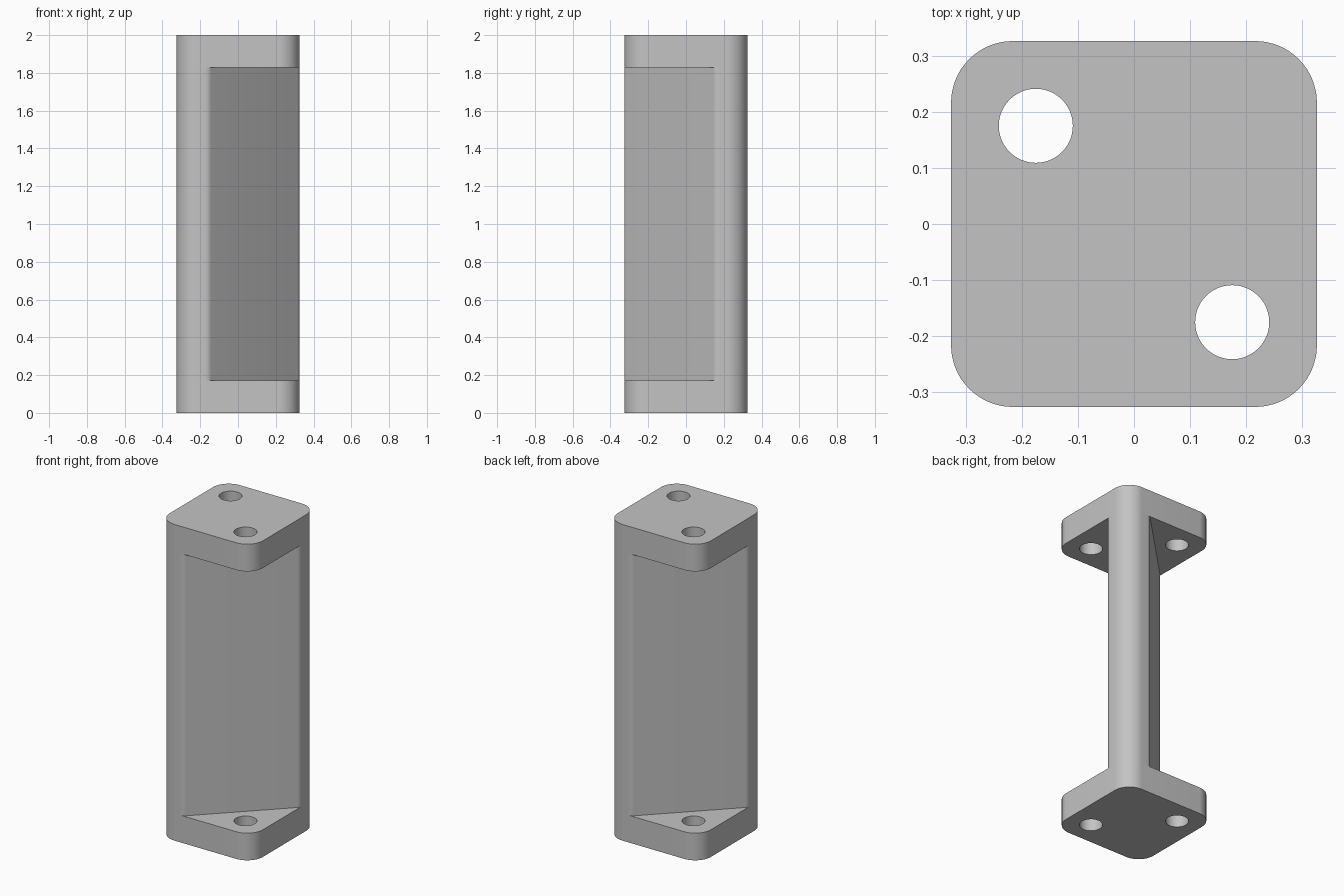
import bpy
import bmesh
from math import cos, sin, pi, radians, sqrt, tan
from mathutils import Vector

if "Cube" in bpy.data.objects:
    bpy.data.objects.remove(bpy.data.objects["Cube"], do_unlink=True)

HEIGHT = 2.0
HALF = 0.326          # half width of the square plates
CORNER = 0.11         # plate corner radius
THICK = 0.172         # plate thickness
HOLE_POS = 0.175
HOLE_RADIUS = 0.066
WEB_EDGE = 0.155      # where each web face meets the plate edge
WEB_FILLET = 0.043

grey = bpy.data.materials.new("plain grey")
grey.use_nodes = True
colour = (0.55, 0.55, 0.55, 1.0)
grey.diffuse_color = colour
grey.node_tree.nodes["Principled BSDF"].inputs["Base Color"].default_value = colour


def arc(cx, cy, radius, start, end, steps):
    """Points along a circular arc, angles in degrees."""
    angles = [radians(start + (end - start) * i / steps) for i in range(steps + 1)]
    return [Vector((cx + radius * cos(a), cy + radius * sin(a))) for a in angles]


def prism(name, loops, z0, z1):
    """Fill an outline, with optional hole loops, and extrude it upwards."""
    bm = bmesh.new()
    edges = []
    for loop in loops:
        verts = [bm.verts.new((p.x, p.y, z0)) for p in loop]
        edges += [bm.edges.new((v, verts[i - 1])) for i, v in enumerate(verts)]
    bmesh.ops.triangle_fill(bm, edges=edges, use_beauty=True)
    out = bmesh.ops.extrude_face_region(bm, geom=bm.faces[:], use_keep_orig=True)
    top = [g for g in out["geom"] if isinstance(g, bmesh.types.BMVert)]
    bmesh.ops.translate(bm, verts=top, vec=(0, 0, z1 - z0))
    bmesh.ops.recalc_face_normals(bm, faces=bm.faces[:])
    mesh = bpy.data.meshes.new(name)
    bm.to_mesh(mesh)
    bm.free()
    mesh.materials.append(grey)
    obj = bpy.data.objects.new(name, mesh)
    bpy.context.collection.objects.link(obj)
    bpy.ops.object.select_all(action="DESELECT")
    obj.select_set(True)
    bpy.context.view_layer.objects.active = obj
    bpy.ops.object.shade_smooth_by_angle(angle=radians(30))
    return obj


# Square end plates with rounded corners and two bolt holes on one diagonal
c = HALF - CORNER
outline = []
for sx, sy, start in ((1, 1, 0), (-1, 1, 90), (-1, -1, 180), (1, -1, 270)):
    outline += arc(sx * c, sy * c, CORNER, start, start + 90, 16)
holes = [arc(s * HOLE_POS, -s * HOLE_POS, HOLE_RADIUS, 0, 360, 48)[:-1] for s in (1, -1)]
prism("bottom_plate", [outline] + holes, 0, THICK)
prism("top_plate", [outline] + holes, HEIGHT - THICK, HEIGHT)

# Diagonal web: one rounded end, repeated by a half turn
tangent = WEB_EDGE + WEB_FILLET * tan(pi / 8)
inner = HALF - WEB_FILLET
end = arc(-inner, -tangent, WEB_FILLET, 135, 180, 6)
end += arc(-c, -c, CORNER, 180, 270, 16)
end += arc(-tangent, -inner, WEB_FILLET, 270, 315, 6)
prism("diagonal_web", [end + [-p for p in end]], THICK, HEIGHT - THICK)
